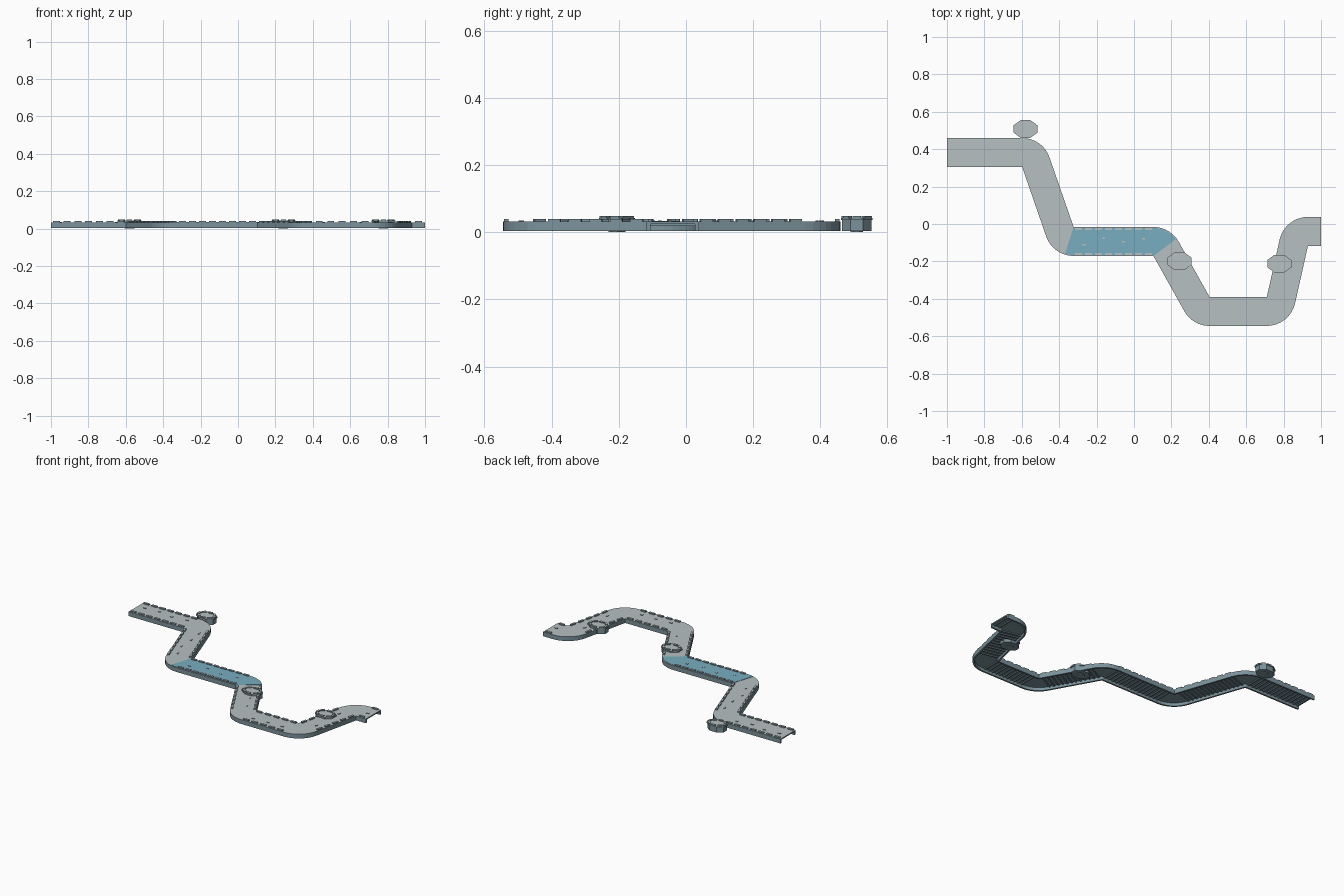
import bpy, bmesh, math, random
from mathutils import Vector, Matrix

random.seed(4)
cube = bpy.data.objects.get("Cube")
if cube:
    bpy.data.objects.remove(cube, do_unlink=True)


def material(name, rgb):
    m = bpy.data.materials.new(name)
    m.use_nodes = True
    m.diffuse_color = (*rgb, 1)
    m.node_tree.nodes["Principled BSDF"].inputs["Base Color"].default_value = (*rgb, 1)
    return m


STONE = material("pale_stone", (0.47, 0.53, 0.54))
SLATE = material("slate_wall", (0.20, 0.29, 0.33))
WATER = material("water_blue", (0.19, 0.42, 0.53))


def finish(name, bm, mats, top_z=0.0):
    """Make the object; upward faces above top_z take the first colour."""
    bmesh.ops.remove_doubles(bm, verts=bm.verts, dist=1e-5)
    bmesh.ops.recalc_face_normals(bm, faces=bm.faces)
    for f in bm.faces:
        up = f.normal.z > 0.5 and f.calc_center_median().z > top_z
        f.material_index = 0 if up else len(mats) - 1
    mesh = bpy.data.meshes.new(name)
    bm.to_mesh(mesh)
    bm.free()
    for m in mats:
        mesh.materials.append(m)
    obj = bpy.data.objects.new(name, mesh)
    bpy.context.collection.objects.link(obj)
    return obj


def box(bm, centre, angle, size, z0, z1):
    mat = (Matrix.Translation((centre.x, centre.y, (z0 + z1) / 2))
           @ Matrix.Rotation(angle, 4, "Z")
           @ Matrix.Diagonal((size[0], size[1], z1 - z0, 1)))
    bmesh.ops.create_cube(bm, size=1, matrix=mat)


# Route: inner corner of each bend and the side it lies on (+1 left, -1 right)
WIDTH, STEPS = 0.155, 8
BENDS = [((-0.598, 0.305), -1), ((-0.323, -0.016), 1), ((0.104, -0.171), -1),
         ((0.404, -0.39), 1), ((0.71, -0.39), 1), ((0.93, -0.117), -1)]
BENDS = [(Vector(p), s) for p, s in BENDS]


def normal(a):
    return Vector((-math.sin(a), math.cos(a)))


def section(p, side, a):
    other = p - normal(a) * WIDTH * side
    return (p, other) if side > 0 else (other, p)


headings = [0.0]
for (p, s), (q, t) in zip(BENDS, BENDS[1:]):
    d = q - p
    lean = 0 if s == t else s * math.asin(WIDTH / d.length)
    headings.append(math.atan2(d.y, d.x) + lean)
headings.append(0.0)

sections = [(Vector((-1, 0.46)), Vector((-1, 0.305)))]
for i, (p, s) in enumerate(BENDS):
    a, b = headings[i], headings[i + 1]
    sections += [section(p, s, a + (b - a) * k / STEPS) for k in range(STEPS + 1)]
sections.append((Vector((1, 0.038)), Vector((1, -0.117))))


def sweep(rows, profile):
    """Run a closed (across, z) profile along the left/right section pairs."""
    bm = bmesh.new()
    rings = [[bm.verts.new((*l.lerp(r, t), z)) for t, z in profile] for l, r in rows]
    n = len(profile)
    for a, b in zip(rings, rings[1:]):
        for i in range(n):
            j = (i + 1) % n
            bm.faces.new((a[i], a[j], b[j], b[i]))
    bm.faces.new(rings[0])
    bm.faces.new(rings[-1])
    return bm


# Hollow walkway: deck with two side walls
BASE, DECK = 0.004, 0.032
finish("walkway", sweep(sections, [
    (0, BASE), (0, DECK), (1, DECK), (1, BASE),
    (0.93, BASE), (0.93, 0.024), (0.07, 0.024), (0.07, BASE)]), [STONE, SLATE], 0.03)

# Water lying over the middle stretch
start = 1 + (STEPS + 1) + STEPS - 2
finish("water", sweep(sections[start:start + STEPS + 3],
                      [(0.03, DECK), (0.03, 0.034), (0.97, 0.034), (0.97, DECK)]), [WATER])

# Merlons, under-deck ribs and loose slabs along each straight stretch
merlons, ribs, slabs = bmesh.new(), bmesh.new(), bmesh.new()
for i, a in enumerate(headings):
    l0, r0 = sections[i * (STEPS + 1)]
    l1, r1 = sections[i * (STEPS + 1) + 1]
    length = (l1 - l0).length
    across = normal(a)

    def spread(pitch):
        n = max(1, int(length / pitch))
        return [(k + 0.5) / n for k in range(n)]

    for t in spread(0.053):
        for edge, sign in ((l0.lerp(l1, t), -1), (r0.lerp(r1, t), 1)):
            box(merlons, edge + across * sign * 0.010, a, (0.037, 0.013), DECK - 0.002, 0.040)
    for t in spread(0.027):
        mid = (l0.lerp(l1, t) + r0.lerp(r1, t)) / 2
        box(ribs, mid, a, (0.009, WIDTH * 0.88), 0.018, 0.025)
    for t in spread(0.09):
        side = random.uniform(0.3, 0.7)
        box(slabs, l0.lerp(l1, t).lerp(r0.lerp(r1, t), side), a, (0.018, 0.008), DECK - 0.002, 0.0355)
finish("merlons", merlons, [STONE, SLATE])
finish("under_ribs", ribs, [SLATE])
finish("loose_slabs", slabs, [STONE, SLATE])

# Eight-sided bastions with a crenellated rim and a small foot
for name, x, y in (("west", -0.58, 0.508), ("middle", 0.243, -0.199), ("east", 0.777, -0.212)):
    bm = bmesh.new()

    def drum(z0, z1, grow):
        mat = (Matrix.Translation((x, y, (z0 + z1) / 2))
               @ Matrix.Diagonal((0.069 * grow, 0.051 * grow, 1, 1))
               @ Matrix.Rotation(math.pi / 8, 4, "Z"))
        bmesh.ops.create_cone(bm, cap_ends=True, segments=8, radius1=1, radius2=1,
                              depth=z1 - z0, matrix=mat)

    drum(BASE, 0.036, 0.92)
    drum(0.036, 0.043, 1)
    drum(0, BASE, 0.4)
    for k in range(8):
        a = k * math.pi / 4
        c = Vector((x + 0.054 * math.cos(a), y + 0.038 * math.sin(a)))
        box(bm, c, math.atan2(math.sin(a) * 0.065, math.cos(a) * 0.048), (0.014, 0.026), 0.041, 0.049)
    finish(name + "_bastion", bm, [STONE, SLATE], 0.03)
